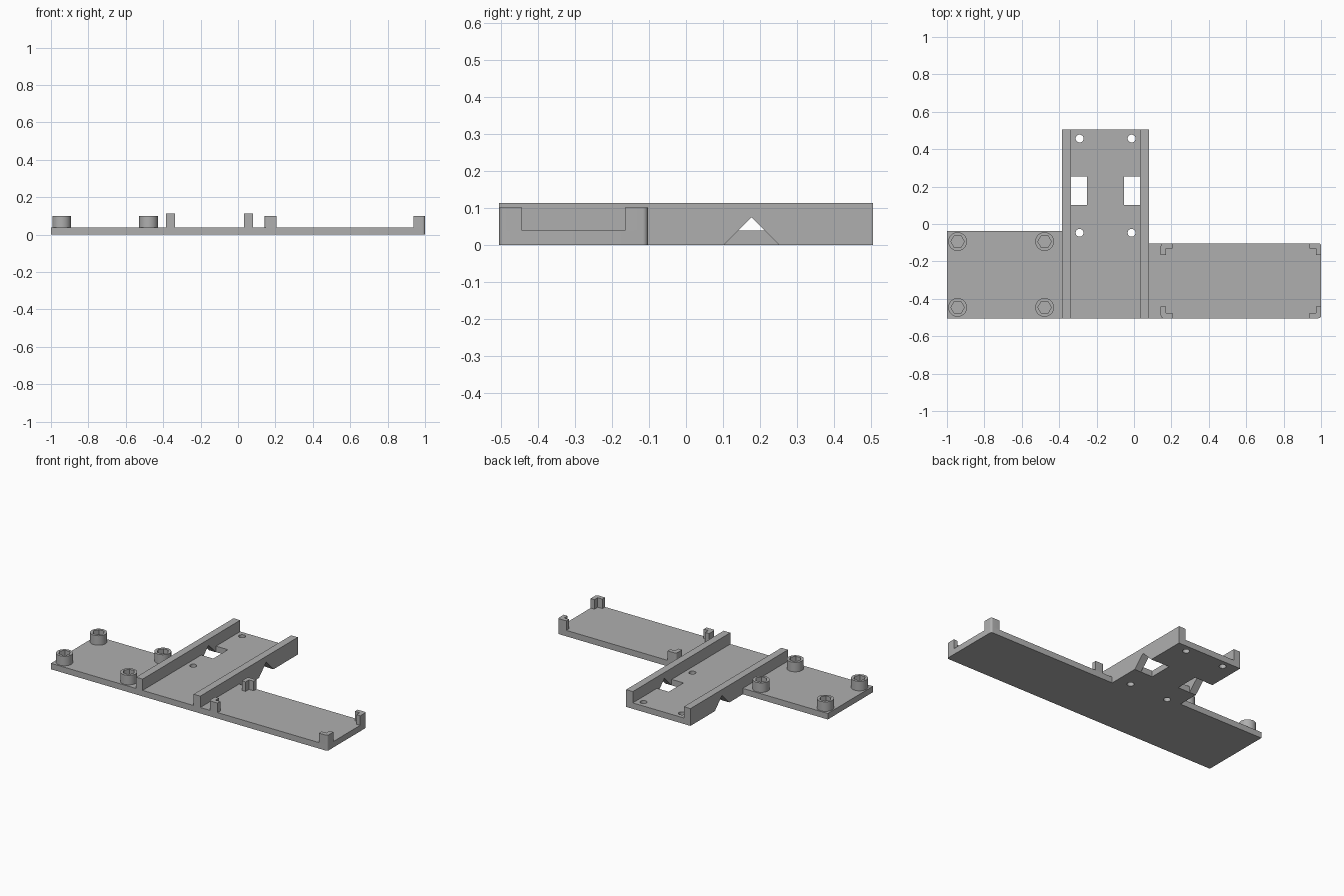
import bpy
import bmesh
from math import cos, sin, tau, radians
from mathutils import Vector

cube = bpy.data.objects.get("Cube")
if cube:
    bpy.data.objects.remove(cube, do_unlink=True)

GREY = (0.43, 0.43, 0.43, 1)
grey = bpy.data.materials.new("plain grey plastic")
grey.use_nodes = True
grey.diffuse_color = GREY
grey.node_tree.nodes["Principled BSDF"].inputs["Base Color"].default_value = GREY

PLATE, POST, RAIL = 0.039, 0.101, 0.113
FRONT, BACK = -0.504, 0.504
# Bed spans between the rails; rails end at the outer edges
OUT_L, IN_L, IN_R, OUT_R = -0.385, -0.337, 0.032, 0.08
WING_BACK, TRAY_BACK = -0.037, -0.103
NOTCH_A, NOTCH_B = 0.102, 0.252


def ring(x, y, r, n):
    return [(x + r * cos(tau * i / n), y + r * sin(tau * i / n)) for i in range(n)]


def rect(x0, y0, x1, y1):
    return [(x0, y0), (x1, y0), (x1, y1), (x0, y1)]


def rounded(cx, cy, sx, sy, r=0.014, n=6):
    """Arc for an outer corner at (cx, cy); the body lies towards (sx, sy)."""
    arc = [tau / 4 * i / n for i in range(n + 1)]
    return [(cx + sx * r * (1 - cos(a)), cy + sy * r * (1 - sin(a))) for a in arc]


def prism(name, loops, start, end, along_x=False):
    """Extrude an outline with optional holes, along z or along x."""
    place = (lambda p: Vector((start, p[0], p[1]))) if along_x else \
            (lambda p: Vector((p[0], p[1], start)))
    axis = Vector((1, 0, 0)) if along_x else Vector((0, 0, 1))
    bm = bmesh.new()
    edges = []
    for loop in loops:
        vs = [bm.verts.new(place(p)) for p in loop]
        edges += [bm.edges.new((a, b)) for a, b in zip(vs, vs[1:] + vs[:1])]
    bmesh.ops.triangle_fill(bm, edges=edges, normal=axis, use_beauty=True)
    out = bmesh.ops.extrude_face_region(bm, geom=bm.faces[:], use_keep_orig=True)
    top = [g for g in out["geom"] if isinstance(g, bmesh.types.BMVert)]
    bmesh.ops.translate(bm, verts=top, vec=axis * (end - start))
    bmesh.ops.recalc_face_normals(bm, faces=bm.faces[:])
    mesh = bpy.data.meshes.new(name)
    bm.to_mesh(mesh)
    bm.free()
    mesh.materials.append(grey)
    ob = bpy.data.objects.new(name, mesh)
    bpy.context.collection.objects.link(ob)
    bpy.ops.object.select_all(action="DESELECT")
    ob.select_set(True)
    bpy.context.view_layer.objects.active = ob
    bpy.ops.object.shade_smooth_by_angle(angle=radians(30))
    return ob


# Central bed: screw holes, and windows open to the rail sides
bed = [(IN_L, FRONT), (IN_R, FRONT),
       (IN_R, NOTCH_A), (-0.053, NOTCH_A), (-0.053, 0.254), (IN_R, 0.254),
       (IN_R, BACK), (IN_L, BACK),
       (IN_L, 0.254), (-0.251, 0.254), (-0.251, NOTCH_A), (IN_L, NOTCH_A)]
holes = [ring(x, y, 0.021, 32) for x in (-0.291, -0.013) for y in (-0.047, 0.457)]
prism("center_bed", [bed] + holes, 0, PLATE)

# Rails with a triangular notch underneath
rail = [(FRONT, 0), (NOTCH_A, 0), ((NOTCH_A + NOTCH_B) / 2, 0.075), (NOTCH_B, 0),
        (BACK, 0), (BACK, RAIL), (FRONT, RAIL)]
prism("right_rail", [rail], OUT_L, IN_L, along_x=True)
prism("left_rail", [rail], IN_R, OUT_R, along_x=True)

# Side plates
prism("post_plate", [rect(-1, FRONT, OUT_L, WING_BACK)], 0, PLATE)
tray = [(OUT_R, FRONT)] + rounded(1, FRONT, -1, 1)[::-1] \
    + rounded(1, TRAY_BACK, -1, -1) + [(OUT_R, TRAY_BACK)]
prism("tray_plate", [tray], 0, PLATE)

# Round posts with hexagonal sockets
for x in (-0.943, -0.478):
    for y in (-0.446, -0.094):
        prism("socket_post", [ring(x, y, 0.05, 48), ring(x, y, 0.036, 6)], PLATE, POST)

# Corner brackets on the tray
ARM, WALL = 0.062, 0.028
for x, sx in ((0.143, 1), (1, -1)):
    for y, sy in ((FRONT, 1), (TRAY_BACK, -1)):
        inner = [(ARM, 0), (ARM, WALL), (WALL, WALL), (WALL, ARM), (0, ARM)]
        shape = [(x + sx * a, y + sy * b) for a, b in inner]
        prism("corner_bracket", [shape + rounded(x, y, sx, sy)], PLATE, POST)
